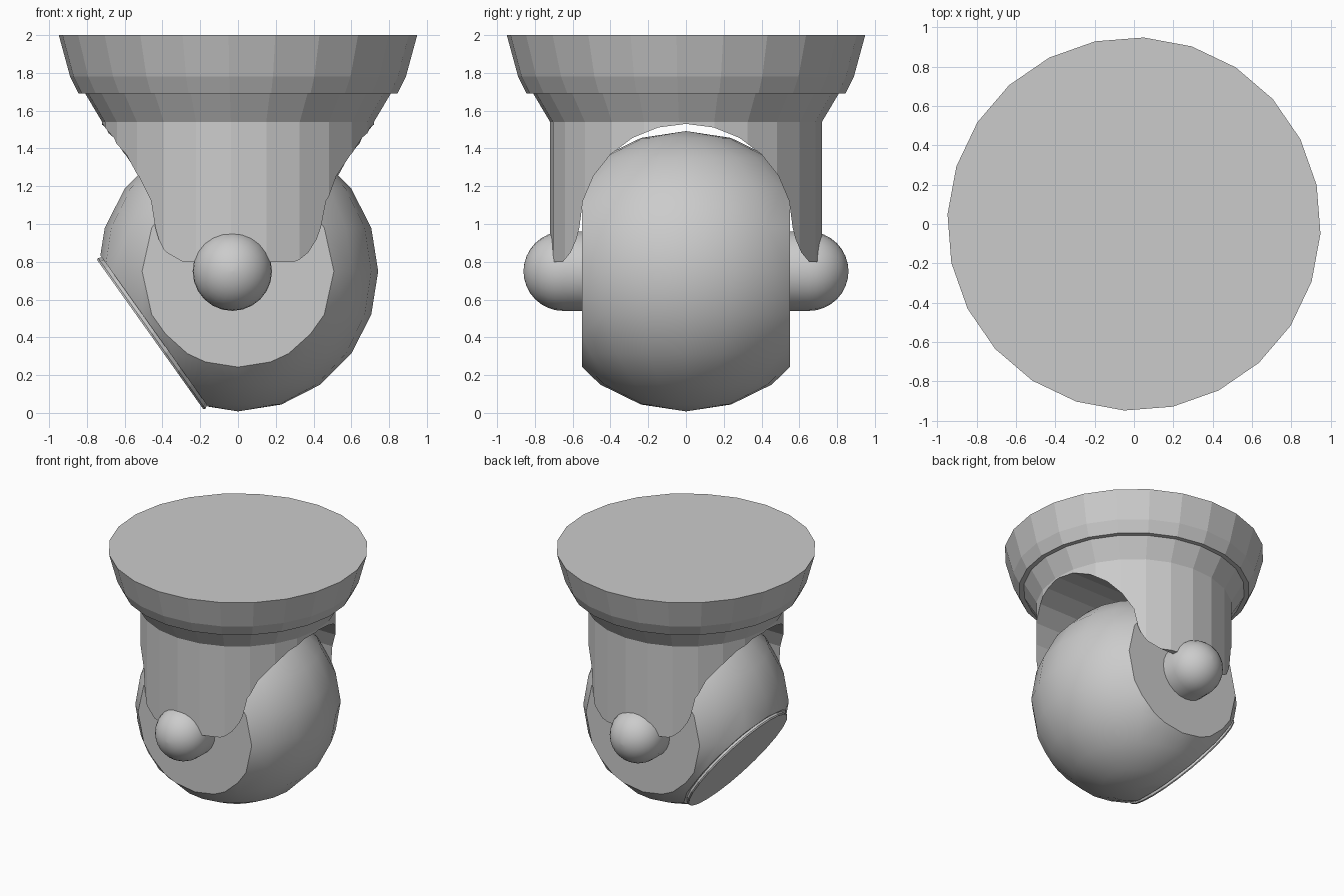
import bpy, bmesh
from math import sin, cos, pi, radians
from mathutils import Matrix, Vector

if "Cube" in bpy.data.objects:
    bpy.data.objects.remove(bpy.data.objects["Cube"])


def finish(bm, name, smooth=None):
    bmesh.ops.recalc_face_normals(bm, faces=bm.faces)
    me = bpy.data.meshes.new(name)
    bm.to_mesh(me)
    bm.free()
    ob = bpy.data.objects.new(name, me)
    bpy.context.collection.objects.link(ob)
    if smooth:
        bpy.ops.object.select_all(action='DESELECT')
        bpy.context.view_layer.objects.active = ob
        ob.select_set(True)
        bpy.ops.object.shade_smooth_by_angle(angle=radians(smooth))
    return ob


def lathe(profile, n, matrix, turn=0.0):
    """Revolve (radius, height) points round z, cap the ends, then place."""
    bm = bmesh.new()
    rings = []
    for r, h in profile:
        rings.append([bm.verts.new((r * cos(turn + 2 * pi * i / n),
                                    r * sin(turn + 2 * pi * i / n), h)) for i in range(n)])
    for a, b in zip(rings, rings[1:]):
        for i in range(n):
            j = (i + 1) % n
            bm.faces.new((a[i], a[j], b[j], b[i]))
    bm.faces.new(rings[0])
    bm.faces.new(rings[-1])
    bm.transform(matrix)
    return bm


# Ceiling plate and solid neck
mount = finish(lathe([(0.72, 0.8), (0.72, 1.54), (0.81, 1.69), (0.845, 1.69),
                      (0.89, 1.78), (0.95, 2.0)], 24, Matrix(), radians(-3)), "ceiling_mount")

# Arched tunnel along x that leaves two fork arms
half = [(0.66, 0.6), (0.66, 0.79), (0.61, 0.85), (0.58, 0.92)]
arch = [(0.565 * cos(pi * k / 12), 0.98 + 0.55 * sin(pi * k / 12)) for k in range(13)]
outline = half + arch + [(-y, z) for y, z in reversed(half)]
bm = bmesh.new()
face = bm.faces.new([bm.verts.new((-1.2, y, z)) for y, z in outline])
ext = bmesh.ops.extrude_face_region(bm, geom=[face])
bmesh.ops.translate(bm, vec=(2.4, 0, 0),
                    verts=[v for v in ext["geom"] if isinstance(v, bmesh.types.BMVert)])
cutter = finish(bm, "fork_cutter")
cutter.hide_render = True
cutter.hide_viewport = True
mod = mount.modifiers.new("fork", 'BOOLEAN')
mod.operation = 'DIFFERENCE'
mod.solver = 'EXACT'
mod.object = cutter

# Ball head, flattened at both sides and across the slanted front
centre = Vector((0, 0, 0.75))
aim = Vector((-0.815, 0, -0.58)).normalized()
bm = bmesh.new()
bmesh.ops.create_uvsphere(bm, u_segments=20, v_segments=10, radius=0.742)
bm.transform(Matrix.Translation(centre) @ Matrix.Diagonal((1, 1.04, 1, 1)))
for co, no in (((0, 0.55, 0), Vector((0, 1, 0))), ((0, -0.55, 0), Vector((0, -1, 0))),
               (centre + aim * 0.545, aim)):
    cut = bmesh.ops.bisect_plane(bm, geom=bm.verts[:] + bm.edges[:] + bm.faces[:],
                                 plane_co=co, plane_no=no, clear_outer=True)
    bmesh.ops.holes_fill(bm, edges=[e for e in cut["geom_cut"]
                                    if isinstance(e, bmesh.types.BMEdge)])
finish(bm, "ball_head", 25)

# Thin lens plate on the slanted face
place = Matrix.Translation(centre + Vector((-0.465, 0, -0.335)))
finish(lathe([(0.475, -0.04), (0.49, -0.01), (0.485, 0.0)], 24,
             place @ aim.to_track_quat('Z', 'Y').to_matrix().to_4x4()), "lens_plate")

# Domed pivot pins
dome = [(0.21 * cos(pi / 2 * k / 8), 0.65 + 0.21 * sin(pi / 2 * k / 8)) for k in range(8)]
for side, label in ((1, "back"), (-1, "front")):
    turn = Matrix.Rotation(-side * pi / 2, 4, 'X')
    finish(lathe([(0.21, 0.54)] + dome + [(0.005, 0.86)], 24,
                 Matrix.Translation((-0.03, 0, 0.75)) @ turn), label + "_pivot_pin", 30)
